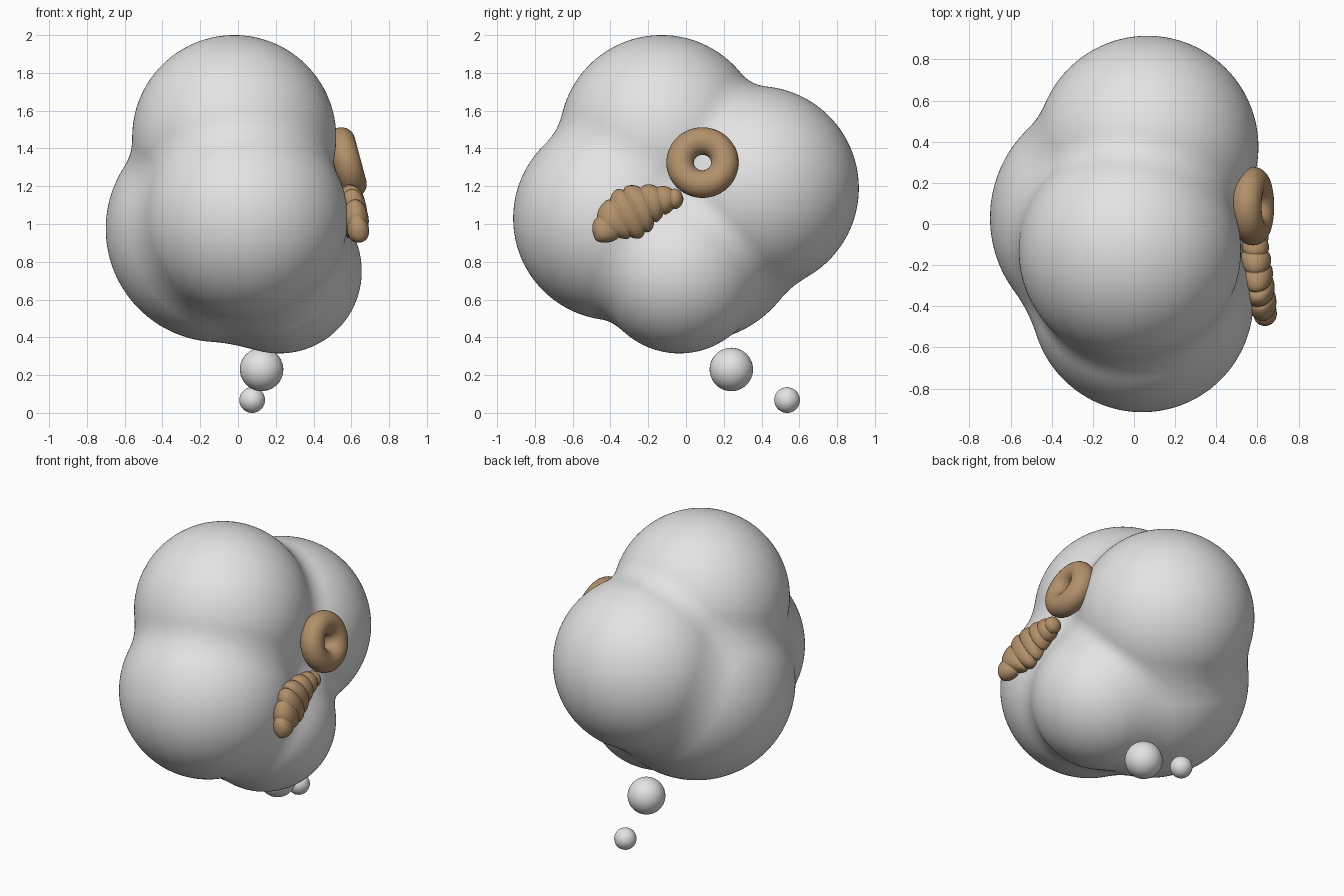
import bpy, bmesh, math
from mathutils import Vector

if "Cube" in bpy.data.objects:
    bpy.data.objects.remove(bpy.data.objects["Cube"])


def material(name, rgb):
    m = bpy.data.materials.new(name)
    m.diffuse_color = (*rgb, 1)
    m.use_nodes = True
    m.node_tree.nodes["Principled BSDF"].inputs["Base Color"].default_value = m.diffuse_color
    return m


CLOUD = material("cloud grey", (0.77, 0.77, 0.77))
PASTRY = material("pastry brown", (0.45, 0.28, 0.145))


def finish(name, bm, mat):
    bmesh.ops.recalc_face_normals(bm, faces=bm.faces)
    for f in bm.faces:
        f.smooth = True
    me = bpy.data.meshes.new(name)
    bm.to_mesh(me)
    bm.free()
    me.materials.append(mat)
    ob = bpy.data.objects.new(name, me)
    bpy.context.collection.objects.link(ob)
    return ob


# Thought cloud: five puffs blended with a soft crease
PUFFS = [
    (Vector((-0.02, -0.13, 1.46)), 0.54),
    (Vector((0.04, -0.375, 1.03)), 0.54),
    (Vector((0.065, 0.375, 1.19)), 0.54),
    (Vector((-0.10, 0.03, 0.975)), 0.60),
    (Vector((0.22, -0.035, 0.75)), 0.435),
]
BLEND = 0.09


def cloud_distance(p):
    d = 10.0
    for c, r in PUFFS:
        e = (p - c).length - r
        h = max(BLEND - abs(d - e), 0) / BLEND
        d = min(d, e) - h * h * BLEND / 4
    return d


bm = bmesh.new()
bmesh.ops.create_icosphere(bm, subdivisions=7, radius=1)
middle = Vector((0.03, -0.03, 1.08))     # lies inside every puff
for v in bm.verts:
    ray = v.co.normalized()
    t = 1.15
    for _ in range(30):
        d = cloud_distance(middle + ray * t)
        t -= d
        if abs(d) < 0.0005:
            break
    v.co = middle + ray * t
finish("cloud", bm, CLOUD)

# Trailing thought bubbles
for name, pos, r in (("large_bubble", (0.125, 0.24, 0.23), 0.115),
                     ("small_bubble", (0.075, 0.535, 0.068), 0.068)):
    bm = bmesh.new()
    bmesh.ops.create_uvsphere(bm, u_segments=40, v_segments=24, radius=r)
    bmesh.ops.translate(bm, verts=bm.verts, vec=pos)
    finish(name, bm, CLOUD)

# Doughnut leaning on the right side
bpy.ops.mesh.primitive_torus_add(major_radius=0.118, minor_radius=0.073,
                                 major_segments=56, minor_segments=28,
                                 location=(0.578, 0.087, 1.325),
                                 rotation=(0, math.radians(75), 0))
donut = bpy.context.object
donut.name = "doughnut"
donut.data.materials.append(PASTRY)
donut.data.shade_smooth()

# Croissant: x, y, z, half depth, half height along its curve
ROWS = [Vector(r) for r in (
    (0.650, -0.475, 0.915, 0.045, 0.040),
    (0.625, -0.390, 1.005, 0.068, 0.105),
    (0.602, -0.290, 1.062, 0.078, 0.142),
    (0.592, -0.190, 1.108, 0.076, 0.105),
    (0.592, -0.095, 1.130, 0.062, 0.068),
    (0.600, -0.015, 1.134, 0.042, 0.040))]


def along(t):
    s = t * (len(ROWS) - 1)
    i = min(int(s), len(ROWS) - 2)
    u = s - i
    a, b = ROWS[i], ROWS[i + 1]
    p = ROWS[i - 1] if i else a * 2 - b
    q = ROWS[i + 2] if i + 2 < len(ROWS) else b * 2 - a
    return (a * 2 + (b - p) * u + (p * 2 - a * 5 + b * 4 - q) * u ** 2
            + (a * 3 - p - b * 3 + q) * u ** 3) * 0.5


bm = bmesh.new()
STEPS, SIDES, LOBES = 105, 32, 7
rings = []
for k in range(STEPS + 1):
    t = k / STEPS
    row = along(t)
    tangent = (Vector(along(min(t + 0.01, 1))[:3])
               - Vector(along(max(t - 0.01, 0))[:3])).normalized()
    up = tangent.cross(Vector((1, 0, 0))).normalized()
    side = up.cross(tangent)
    end = min(1, max(0.002, min(t, 1 - t)) / 0.07)
    cap = math.sqrt(1 - (1 - end) ** 2)
    lobe = 0.84 + 0.18 * math.sqrt(abs(math.sin(math.pi * LOBES * t)))
    if end < 0.99:
        lobe = 1.0
    size = cap * lobe
    ring = []
    for j in range(SIDES):
        a = math.tau * j / SIDES
        ring.append(bm.verts.new(Vector(row[:3])
                                 + side * (row[3] * size * math.cos(a))
                                 + up * (row[4] * size * math.sin(a))))
    rings.append(ring)
for a, b in zip(rings, rings[1:]):
    for j in range(SIDES):
        n = (j + 1) % SIDES
        bm.faces.new((a[j], a[n], b[n], b[j]))
bm.faces.new(rings[0])
bm.faces.new(rings[-1])
finish("croissant", bm, PASTRY)
